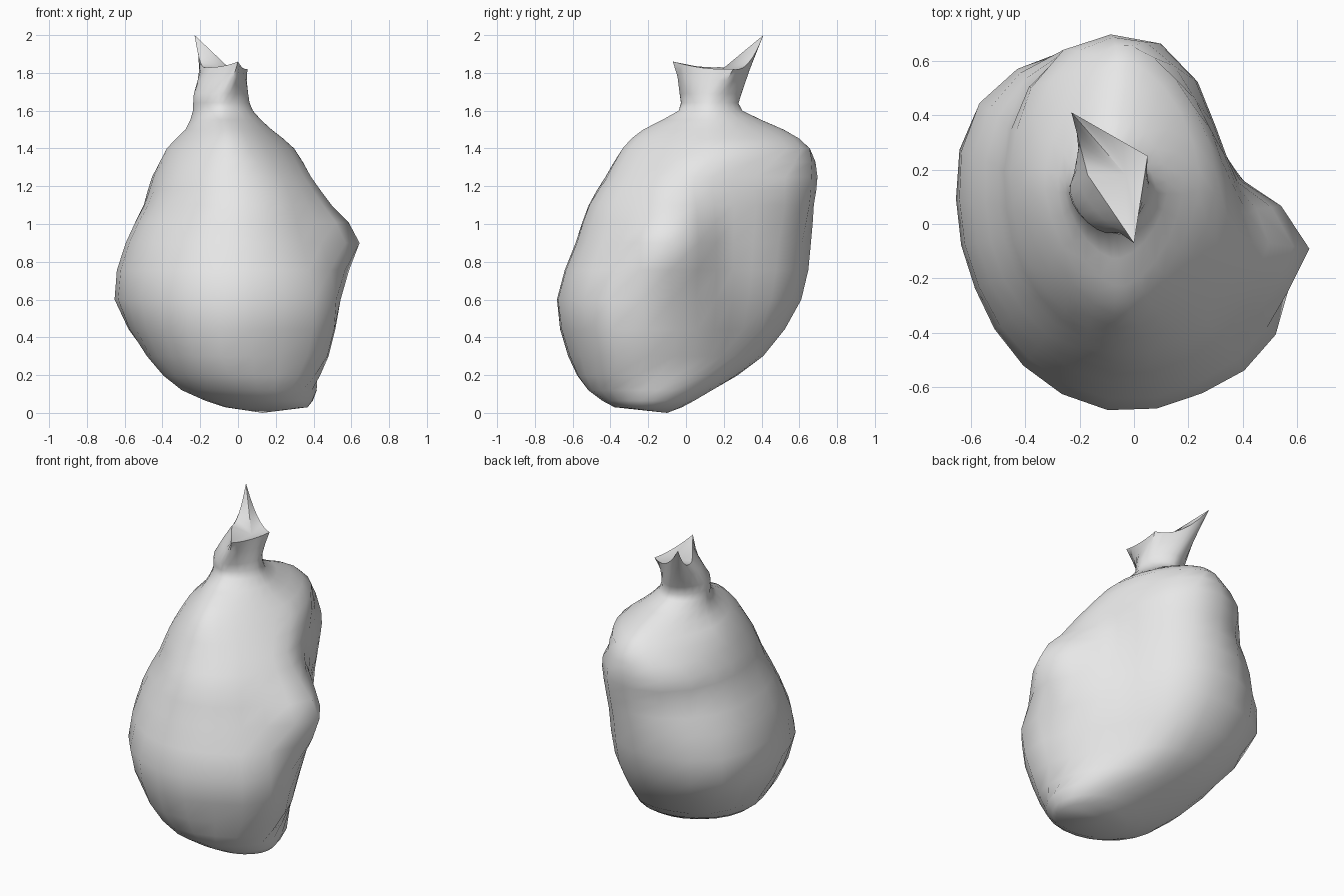
import bpy, math
from mathutils import Vector

if "Cube" in bpy.data.objects:
    bpy.data.objects.remove(bpy.data.objects["Cube"])

SIDES = 24
TURN = math.radians(-8)  # the first point of each ring lies on the side bulge

# Belly rings: height -> radius every 30 degrees
BELLY = {
    0.30: [.43, .33, .32, .39, .43, .48, .48, .50, .57, .63, .60, .60],
    0.60: [.51, .42, .42, .57, .65, .72, .66, .63, .66, .69, .67, .66],
    0.90: [.65, .43, .45, .62, .69, .68, .60, .57, .57, .59, .57, .56],
    1.10: [.50, .41, .47, .66, .67, .59, .50, .47, .47, .52, .50, .47],
    1.25: [.39, .39, .47, .67, .69, .55, .45, .41, .41, .43, .40, .37],
}
# Oval rings: height, centre x, centre y, radius x, radius y
BOTTOM = [(0.03, .15, -.20, .22, .18), (0.12, .06, -.19, .36, .33)]
NECK = [(1.40, -.04, .16, .34, .50), (1.50, -.05, .145, .23, .375),
        (1.60, -.08, .13, .16, .17), (1.69, -.09, .13, .145, .165)]
# Corners of the mouth: right, pointed flap, left, front
MOUTH = [(.05, .25, 1.82), (-.23, .41, 2.0), (-.17, .18, 1.83), (0, -.07, 1.86)]


def mid(a, b, c, d):
    """Midpoint of a smooth curve between b and c."""
    return (b + c) * 0.5625 - (a + d) * 0.0625


def around(i, power=1.0):
    """Point on a unit circle; a power above 1 pinches it towards a diamond."""
    a = 2 * math.pi * i / SIDES + TURN
    return [math.copysign(abs(v) ** power, v) for v in (math.cos(a), math.sin(a))]


def belly_ring(z, radii):
    m, r = len(radii), []
    for i in range(m):
        r += [radii[i], mid(radii[i - 1], radii[i], radii[(i + 1) % m], radii[(i + 2) % m])]
    return [Vector((*(r[i] * v for v in around(i)), z)) for i in range(SIDES)]


def oval_ring(z, cx, cy, rx, ry, power=1.0):
    pts = [around(i, power) for i in range(SIDES)]
    return [Vector((cx + rx * c, cy + ry * s, z)) for c, s in pts]


def mouth_ring():
    """Straight sides between the corners, sagging so that the flap is pointed."""
    ring, step = [None] * SIDES, SIDES // 4
    for k in range(4):
        a, b = Vector(MOUTH[k]), Vector(MOUTH[(k + 1) % 4])
        for s in range(step):
            t = s / step
            p = a.lerp(b, t)
            p.z -= 1.3 * abs(b.z - a.z) * t * (1 - t)
            ring[(2 + k * step + s) % SIDES] = p
    return ring


rows = [oval_ring(*r) for r in BOTTOM]
rows += [belly_ring(z, r) for z, r in BELLY.items()]
rows += [oval_ring(*r, power=1.2) for r in NECK]
rows.append(mouth_ring())

# Smooth in-between rings
loft = []
for k in range(len(rows) - 1):
    lo, hi = rows[max(k - 1, 0)], rows[min(k + 2, len(rows) - 1)]
    loft += [rows[k], [mid(*q) for q in zip(lo, rows[k], rows[k + 1], hi)]]
loft.append(rows[-1])

# Skin the rings, then close the base and the sunken mouth
verts = [v for row in loft for v in row]
base, well = len(verts), len(verts) + 1
top = base - SIDES
verts += [Vector((.13, -.10, 0)), Vector((-.03, .18, 1.81))]
faces = []
for i in range(SIDES):
    j = (i + 1) % SIDES
    for k in range(0, top, SIDES):
        faces.append((k + i, k + j, k + SIDES + j, k + SIDES + i))
    faces += [(base, j, i), (well, top + i, top + j)]

mesh = bpy.data.meshes.new("sack")
mesh.from_pydata(verts, [], faces)
mesh.update()
sack = bpy.data.objects.new("sack", mesh)
bpy.context.collection.objects.link(sack)

grey = bpy.data.materials.new("light grey cloth")
grey.diffuse_color = (0.8, 0.8, 0.8, 1)
grey.use_nodes = True
grey.node_tree.nodes["Principled BSDF"].inputs["Base Color"].default_value = grey.diffuse_color
mesh.materials.append(grey)

bpy.context.view_layer.objects.active = sack
sack.select_set(True)
bpy.ops.object.shade_smooth_by_angle(angle=math.radians(50))
